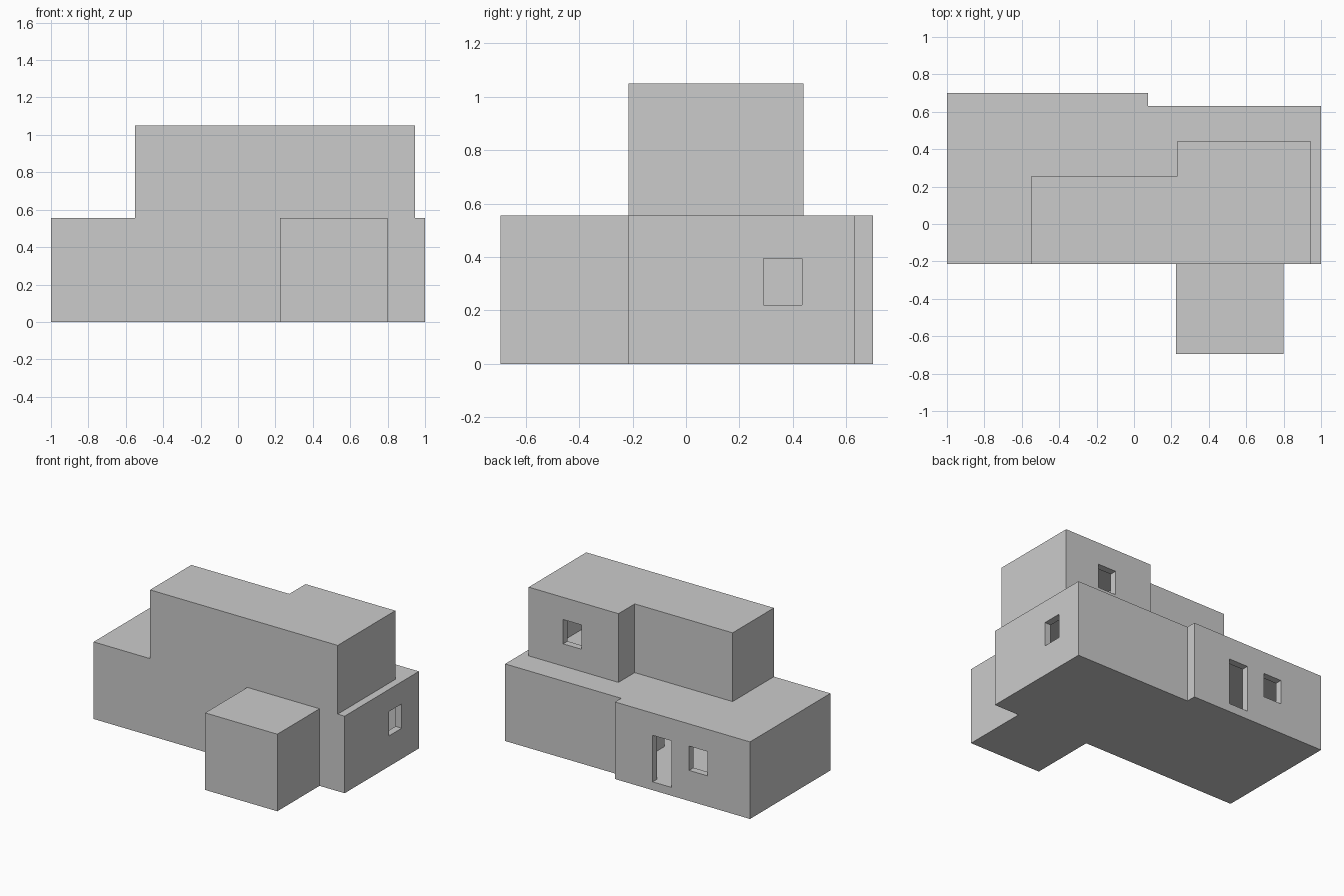
import bpy
import bmesh

if "Cube" in bpy.data.objects:
    bpy.data.objects.remove(bpy.data.objects["Cube"])

T = 0.05            # wall thickness
SLAB = 0.06         # floor and roof thickness
LEVEL, TOP = 0.555, 1.05


def prism(name, outline, z0, z1):
    """Extrude a counter-clockwise plan outline from z0 to z1."""
    bm = bmesh.new()
    face = bm.faces.new([bm.verts.new((x, y, z0)) for x, y in outline])
    side = bmesh.ops.extrude_face_region(bm, geom=[face])["geom"]
    verts = [v for v in side if isinstance(v, bmesh.types.BMVert)]
    bmesh.ops.translate(bm, verts=verts, vec=(0, 0, z1 - z0))
    bmesh.ops.recalc_face_normals(bm, faces=bm.faces)
    mesh = bpy.data.meshes.new(name)
    bm.to_mesh(mesh)
    bm.free()
    obj = bpy.data.objects.new(name, mesh)
    bpy.context.collection.objects.link(obj)
    return obj


def carve(target, boxes):
    """Subtract boxes given as (x0, x1, y0, y1, z0, z1)."""
    for x0, x1, y0, y1, z0, z1 in boxes:
        cutter = prism("cutter", [(x0, y0), (x1, y0), (x1, y1), (x0, y1)], z0, z1)
        cutter.hide_render = True
        mod = target.modifiers.new("opening", 'BOOLEAN')
        mod.operation, mod.solver, mod.object = 'DIFFERENCE', 'EXACT', cutter
        bpy.context.view_layer.objects.active = target
        bpy.ops.object.modifier_apply(modifier=mod.name)
        bpy.data.objects.remove(cutter)


def opening(axis, a0, a1, wall, base, sill=0.0):
    """Door or window box through the wall centred at `wall`, above floor `base`."""
    d = T / 2 + 0.02
    span = (a0, a1, wall - d, wall + d) if axis == 'x' else (wall - d, wall + d, a0, a1)
    return span + (base + sill, base + 0.335)


# Ground floor: main body, stepped back wall and front annexe
ground = prism("ground_floor", [
    (-1, -0.215), (0.225, -0.215), (0.225, -0.695), (0.8, -0.695), (0.8, -0.215),
    (1, -0.215), (1, 0.63), (0.075, 0.63), (0.075, 0.70), (-1, 0.70)], 0, LEVEL)
h = (SLAB, LEVEL - SLAB)
carve(ground, [
    # rooms
    (-1 + T, 0.075 - T, -0.215 + T, 0.70 - T, *h),
    (0.075, 1 - T, -0.215 + T, 0.63 - T, *h),
    (0.225 + T, 0.8 - T, -0.695 + T, -0.215, *h),
    # back door and back window
    opening('x', -0.375, -0.225, 0.70 - T / 2, SLAB),
    opening('x', -0.66, -0.515, 0.70 - T / 2, SLAB, 0.16),
    # side window
    opening('y', 0.29, 0.435, 1 - T / 2, SLAB, 0.16),
    # inner doorways
    opening('y', 0.06, 0.21, 0.075 - T / 2, SLAB),
    opening('x', 0.44, 0.59, -0.215 + T / 2, SLAB),
])

# Upper floor: stepped back wall, standing on the ground floor roof
upper = prism("upper_floor", [
    (-0.55, -0.215), (0.945, -0.215), (0.945, 0.44), (0.23, 0.44),
    (0.23, 0.255), (-0.55, 0.255)], LEVEL, TOP)
h = (LEVEL - 0.05, TOP - SLAB)
carve(upper, [
    # rooms
    (-0.55 + T, 0.23, -0.215 + T, 0.255 - T, *h),
    (0.23 + T, 0.945 - T, -0.215 + T, 0.44 - T, *h),
    # back window
    opening('x', 0.525, 0.67, 0.44 - T / 2, LEVEL, 0.16),
    # inner doorway
    opening('y', -0.055, 0.095, 0.23 + T / 2, LEVEL, -0.02),
])
